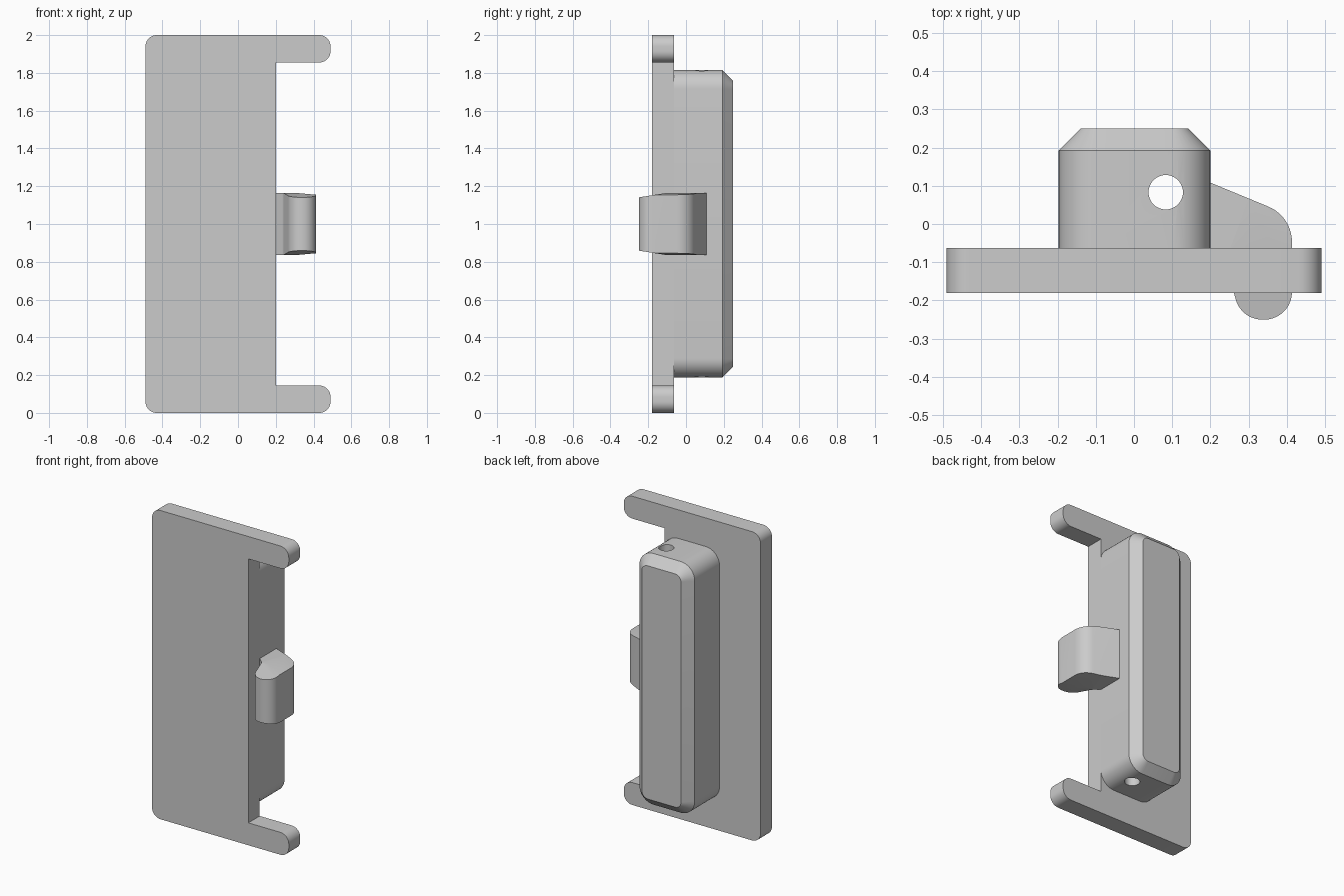
import bpy
import bmesh
import math
from mathutils import Vector

if "Cube" in bpy.data.objects:
    bpy.data.objects.remove(bpy.data.objects["Cube"])

grey = bpy.data.materials.new("plain grey")
grey.use_nodes = True
grey.diffuse_color = (0.6, 0.6, 0.6, 1)
grey.node_tree.nodes["Principled BSDF"].inputs["Base Color"].default_value = (0.6, 0.6, 0.6, 1)


def rounded(corners, steps=10):
    """Outline from (x, y, radius) corners, each replaced by an arc."""
    out = []
    for i, (x, y, r) in enumerate(corners):
        p = Vector((x, y))
        if r == 0:
            out.append(p)
            continue
        a = (Vector(corners[i - 1][:2]) - p).normalized()
        b = (Vector(corners[(i + 1) % len(corners)][:2]) - p).normalized()
        half = a.angle(b) / 2
        centre = p + (a + b).normalized() * r / math.sin(half)
        start = (p + a * r / math.tan(half) - centre).normalized()
        end = (p + b * r / math.tan(half) - centre).normalized()
        out += [centre + start.slerp(end, k / steps) * r for k in range(steps + 1)]
    return out


def loft(loops):
    """Closed solid through equal-length 3D loops."""
    bm = bmesh.new()
    rings = [[bm.verts.new(p) for p in loop] for loop in loops]
    for lower, upper in zip(rings, rings[1:]):
        for i in range(len(lower)):
            bm.faces.new((lower[i - 1], lower[i], upper[i], upper[i - 1]))
    bm.faces.new(rings[0])
    bm.faces.new(rings[-1])
    bmesh.ops.recalc_face_normals(bm, faces=bm.faces)
    return bm


def finish(name, bm):
    mesh = bpy.data.meshes.new(name)
    bm.to_mesh(mesh)
    bm.free()
    obj = bpy.data.objects.new(name, mesh)
    bpy.context.collection.objects.link(obj)
    mesh.materials.append(grey)
    bpy.ops.object.select_all(action='DESELECT')
    obj.select_set(True)
    bpy.context.view_layer.objects.active = obj
    bpy.ops.object.shade_smooth_by_angle(angle=math.radians(25))
    return obj


def upright(outline, y):
    return [(p.x, y, p.y) for p in outline]


# Face plate with two prongs
FRONT, BACK, EDGE = -0.18, -0.063, 0.2
plate = rounded([(-0.49, 0, 0.06), (0.49, 0, 0.06), (0.49, 0.145, 0.06), (EDGE, 0.145, 0),
                 (EDGE, 1.855, 0), (0.49, 1.855, 0.06), (0.49, 2, 0.06), (-0.49, 2, 0.06)])
finish("face_plate", loft([upright(plate, FRONT), upright(plate, BACK)]))


# Rear housing with chamfered rim
def housing_outline(inset):
    x0, x1, z0, z1 = -0.197 + inset, EDGE - inset, 0.188 + inset, 1.815 - inset
    r = 0.1 - inset
    return rounded([(x0, z0, r), (x1, z0, r), (x1, z1, r), (x0, z1, r)])


housing = finish("rear_housing", loft([upright(housing_outline(0), BACK),
                                       upright(housing_outline(0), 0.192),
                                       upright(housing_outline(0.058), 0.25)]))

# Vertical pin hole through the housing
bpy.ops.mesh.primitive_cylinder_add(vertices=40, radius=0.045, depth=3, location=(0.083, 0.083, 1))
cutter = bpy.context.object
cutter.name = "pin_hole_cutter"
cut = housing.modifiers.new("pin_hole", 'BOOLEAN')
cut.operation, cut.solver, cut.object = 'DIFFERENCE', 'EXACT', cutter
bpy.context.view_layer.objects.active = housing
bpy.ops.object.modifier_apply(modifier=cut.name)
bpy.data.objects.remove(cutter)

# Side latch: hooked profile, ends sloped towards the tip and the outer side
hook = rounded([(EDGE, 0.108, 0), (0.413, 0.02, 0.1), (0.413, -0.25, 0.072),
                (0.28, -0.25, 0.072), (0.24, -0.1, 0.03), (EDGE, -0.063, 0)])
bm = loft([[(p.x, p.y, z) for p in hook] for z in (0.835, 1.165)])
for side in (-1, 1):
    for point, normal in (((0, -0.1, 1 + side * 0.165), (0, -0.16, side)),
                          ((0.3, 0, 1 + side * 0.165), (0.09, 0, side))):
        bmesh.ops.bisect_plane(bm, geom=bm.verts[:] + bm.edges[:] + bm.faces[:],
                               plane_co=point, plane_no=normal, clear_outer=True)
        rim = [e for e in bm.edges if e.is_boundary]
        bmesh.ops.contextual_create(bm, geom=rim)
bmesh.ops.recalc_face_normals(bm, faces=bm.faces)
finish("side_latch", bm)
